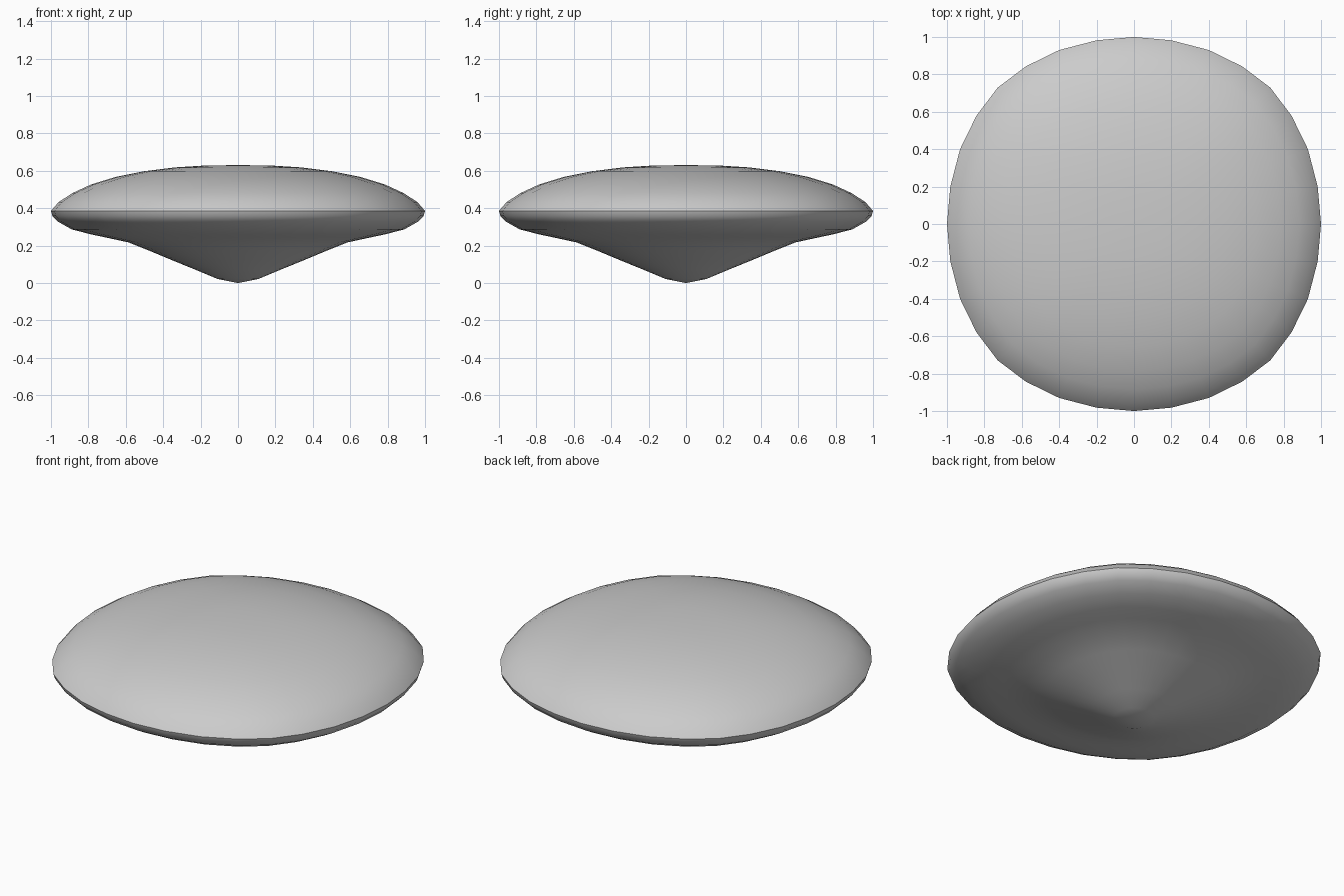
import bpy, bmesh

if "Cube" in bpy.data.objects:
    bpy.data.objects.remove(bpy.data.objects["Cube"])

# Slightly squared 32-sided outline: one quarter, repeated by rotation
quarter = [(1, 0), (.982, .2), (.93, .4), (.843, .578),
           (.729, .729), (.578, .843), (.4, .93), (.2, .982)]
outline = []
for turn in range(4):
    outline += quarter
    quarter = [(-y, x) for x, y in quarter]


def turned_shell(name, profile, pole_z):
    """Sweep a (radius, height) profile round the outline, closed at a pole."""
    bm = bmesh.new()
    rings = [[bm.verts.new((x * r, y * r, z)) for x, y in outline]
             for r, z in profile]
    pole = bm.verts.new((0, 0, pole_z))
    n = len(outline)
    for i in range(n):
        j = (i + 1) % n
        for a, b in zip(rings, rings[1:]):
            bm.faces.new((a[i], a[j], b[j], b[i]))
        bm.faces.new((rings[-1][i], rings[-1][j], pole))
    # Profiles run from rim to pole; the lower shell has to be flipped outward
    if pole_z < profile[0][1]:
        bmesh.ops.reverse_faces(bm, faces=bm.faces[:])
    mesh = bpy.data.meshes.new(name)
    bm.to_mesh(mesh)
    bm.free()
    obj = bpy.data.objects.new(name, mesh)
    bpy.context.collection.objects.link(obj)
    for p in mesh.polygons:
        p.use_smooth = True
    return obj


# Shallow dome on top
turned_shell("upper_dome",
             [(1, .385), (.96, .432), (.885, .481), (.785, .527), (.655, .567),
              (.5, .598), (.34, .618), (.165, .629)], .63)

# Rounded rim flowing into the cone underneath
turned_shell("lower_cone",
             [(1, .385), (.992, .358), (.962, .328), (.89, .287), (.79, .261),
              (.7, .242), (.585, .217), (.48, .175), (.36, .125),
              (.23, .072), (.11, .022)], 0)
